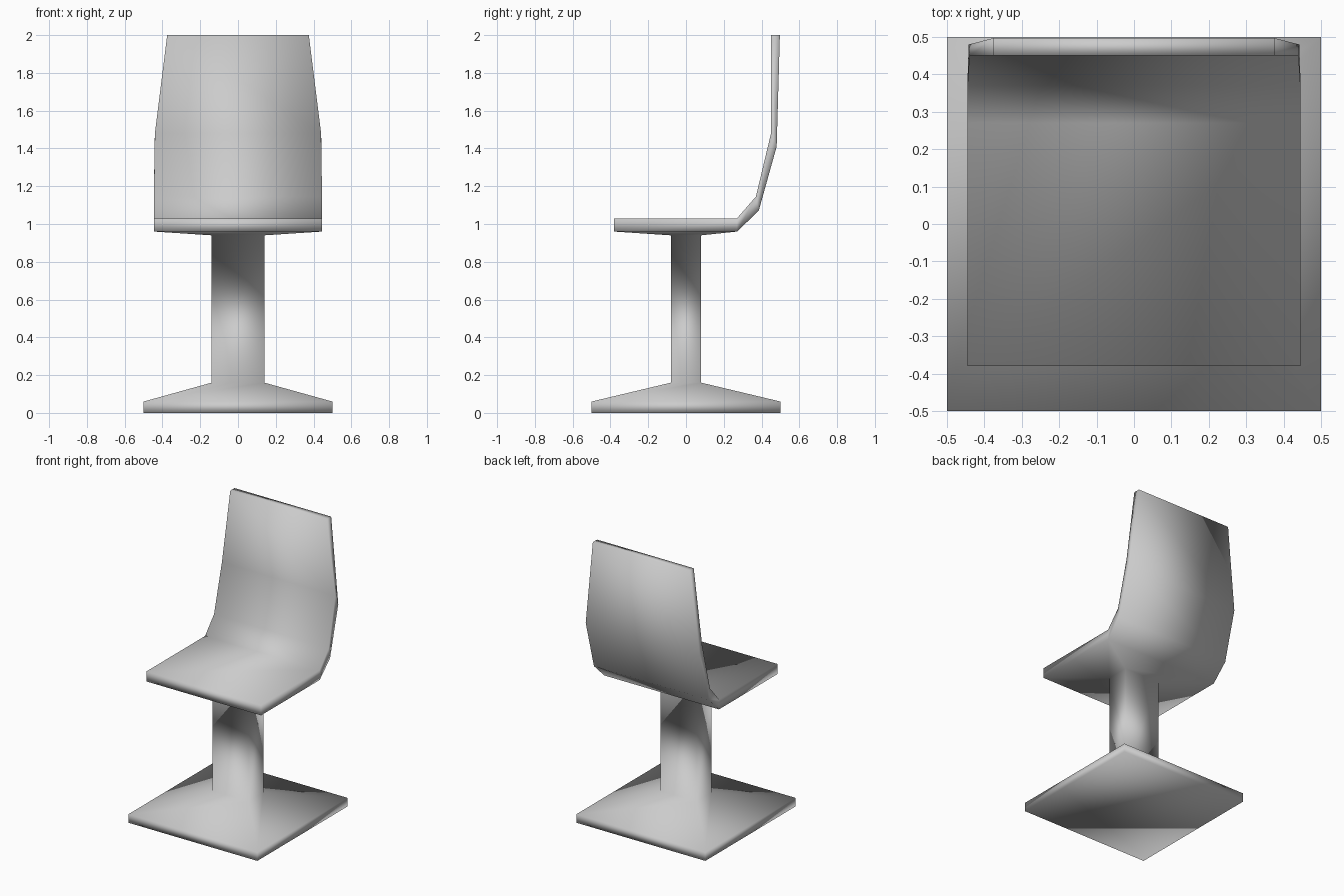
import bpy
import bmesh

if "Cube" in bpy.data.objects:
    bpy.data.objects.remove(bpy.data.objects["Cube"], do_unlink=True)

# One plain light grey for the whole chair
grey = bpy.data.materials.new("light_grey")
grey.use_nodes = True
colour = (0.6, 0.6, 0.6, 1)
grey.diffuse_color = colour
grey.node_tree.nodes["Principled BSDF"].inputs["Base Color"].default_value = colour

bm = bmesh.new()


def ring(half_width, front, back, z):
    corners = [(-half_width, front), (half_width, front),
               (half_width, back), (-half_width, back)]
    return [bm.verts.new((x, y, z)) for x, y in corners]


def bridge(a, b, skip=None):
    for i in range(4):
        if i != skip:
            j = (i + 1) % 4
            bm.faces.new((a[i], a[j], b[j], b[i]))


# Foot plate, post and seat slab, lofted upwards as one continuous skin
foot = ring(0.5, -0.5, 0.5, 0)
foot_top = ring(0.5, -0.5, 0.5, 0.06)
post_base = ring(0.14, -0.08, 0.08, 0.16)
post_top = ring(0.14, -0.08, 0.08, 0.94)
seat_under = ring(0.445, -0.38, 0.27, 0.96)
seat_top = ring(0.445, -0.38, 0.27, 1.03)
levels = [foot, foot_top, post_base, post_top, seat_under]
bm.faces.new(foot[::-1])
for low, high in zip(levels, levels[1:]):
    bridge(low, high)
bridge(seat_under, seat_top, skip=2)
bm.faces.new(seat_top)

# Backrest, continued from the open rear edge of the seat:
# outer half width, outer y, outer z, inner half width, inner y, inner z
sections = [
    (0.445, 0.385, 1.07, 0.445, 0.37, 1.145),
    (0.442, 0.48, 1.41, 0.44, 0.45, 1.48),
    (0.375, 0.497, 2.0, 0.375, 0.45, 2.0),
]
last = [seat_under[3], seat_under[2], seat_top[2], seat_top[3]]
for ow, oy, oz, iw, iy, iz in sections:
    points = [(-ow, oy, oz), (ow, oy, oz), (iw, iy, iz), (-iw, iy, iz)]
    new = [bm.verts.new(p) for p in points]
    bridge(last, new)
    last = new
bm.faces.new(last)

bmesh.ops.recalc_face_normals(bm, faces=bm.faces)
for face in bm.faces:
    face.smooth = True

mesh = bpy.data.meshes.new("pedestal_chair")
bm.to_mesh(mesh)
bm.free()
mesh.materials.append(grey)
chair = bpy.data.objects.new("pedestal_chair", mesh)
bpy.context.scene.collection.objects.link(chair)
